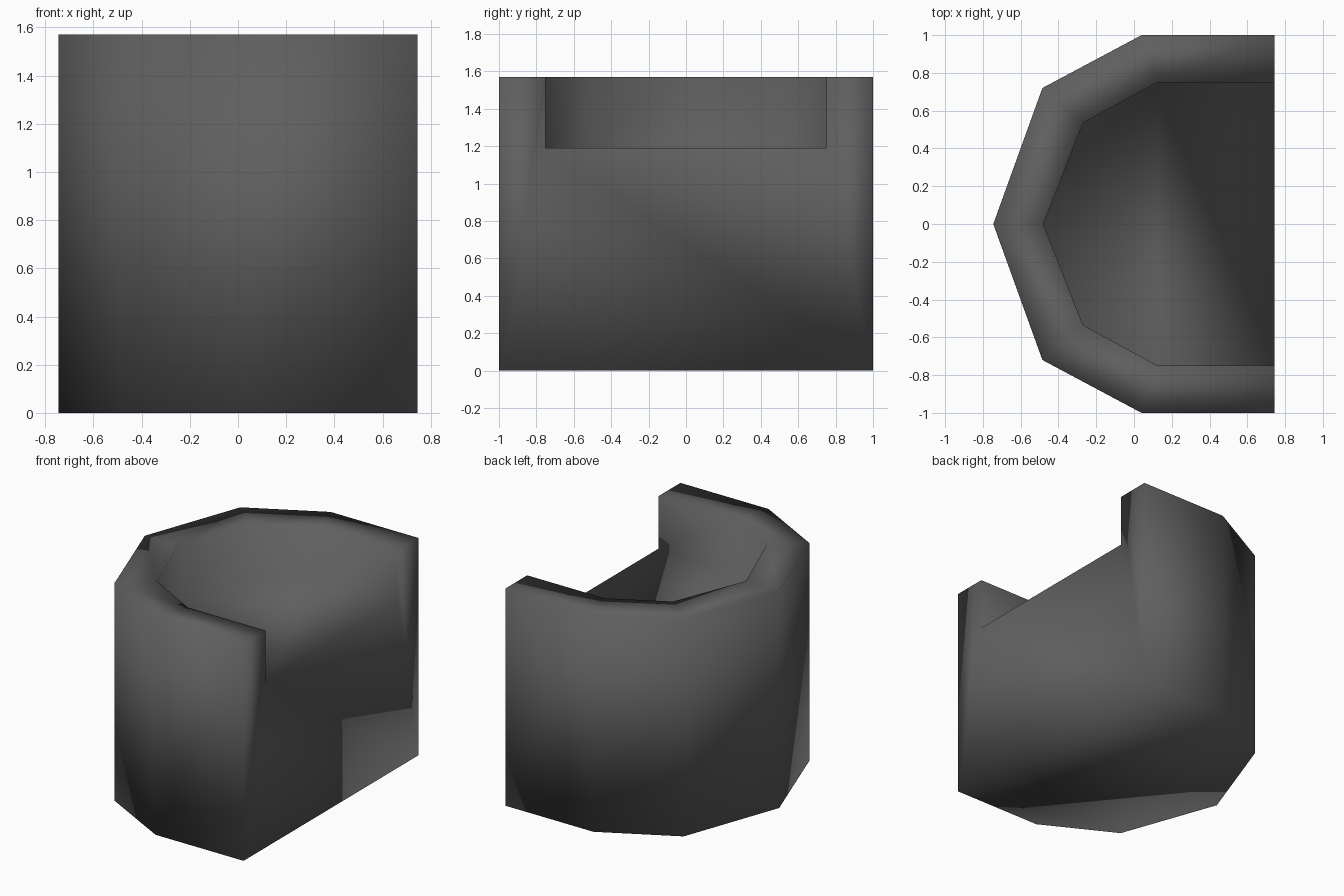
import bpy
import bmesh

default = bpy.data.objects.get("Cube")
if default:
    bpy.data.objects.remove(default, do_unlink=True)

HEIGHT, SEAT = 1.57, 1.19


def mirrored(half):
    """Complete an outline that ends on the y = 0 axis."""
    return half + [(x, -y) for x, y in reversed(half[:-1])]


# Outlines of the outer shell and the recess, open towards +x
outer = mirrored([(0.745, 1.0), (0.04, 1.0), (-0.485, 0.72), (-0.745, 0.0)])
inner = mirrored([(0.745, 0.75), (0.125, 0.75), (-0.27, 0.535), (-0.48, 0.0)])

bm = bmesh.new()


def ring(points, z):
    return [bm.verts.new((x, y, z)) for x, y in points]


def bridge(a, b):
    for i in range(len(a) - 1):
        bm.faces.new((a[i], a[i + 1], b[i + 1], b[i]))


base = ring(outer, 0.0)
rim_out = ring(outer, HEIGHT)
rim_in = ring(inner, HEIGHT)
seat = ring(inner, SEAT)

# Outer wall, rim and recess wall
for lower, upper in ((base, rim_out), (rim_out, rim_in), (rim_in, seat)):
    bridge(lower, upper)

# Underside, seat surface and the open end with its notch
bm.faces.new(base)
bm.faces.new(seat)
bm.faces.new((base[0], rim_out[0], rim_in[0], seat[0]))
bm.faces.new((base[-1], seat[-1], rim_in[-1], rim_out[-1]))
bm.faces.new((base[0], seat[0], seat[-1], base[-1]))

bmesh.ops.recalc_face_normals(bm, faces=bm.faces)
for face in bm.faces:
    face.smooth = True

mesh = bpy.data.meshes.new("tub_seat")
bm.to_mesh(mesh)
bm.free()

# Dark grey covering
grey = bpy.data.materials.new("dark_grey")
grey.use_nodes = True
colour = (0.115, 0.115, 0.115, 1.0)
grey.diffuse_color = colour
grey.node_tree.nodes["Principled BSDF"].inputs["Base Color"].default_value = colour
mesh.materials.append(grey)

body = bpy.data.objects.new("tub_seat", mesh)
bpy.context.collection.objects.link(body)
